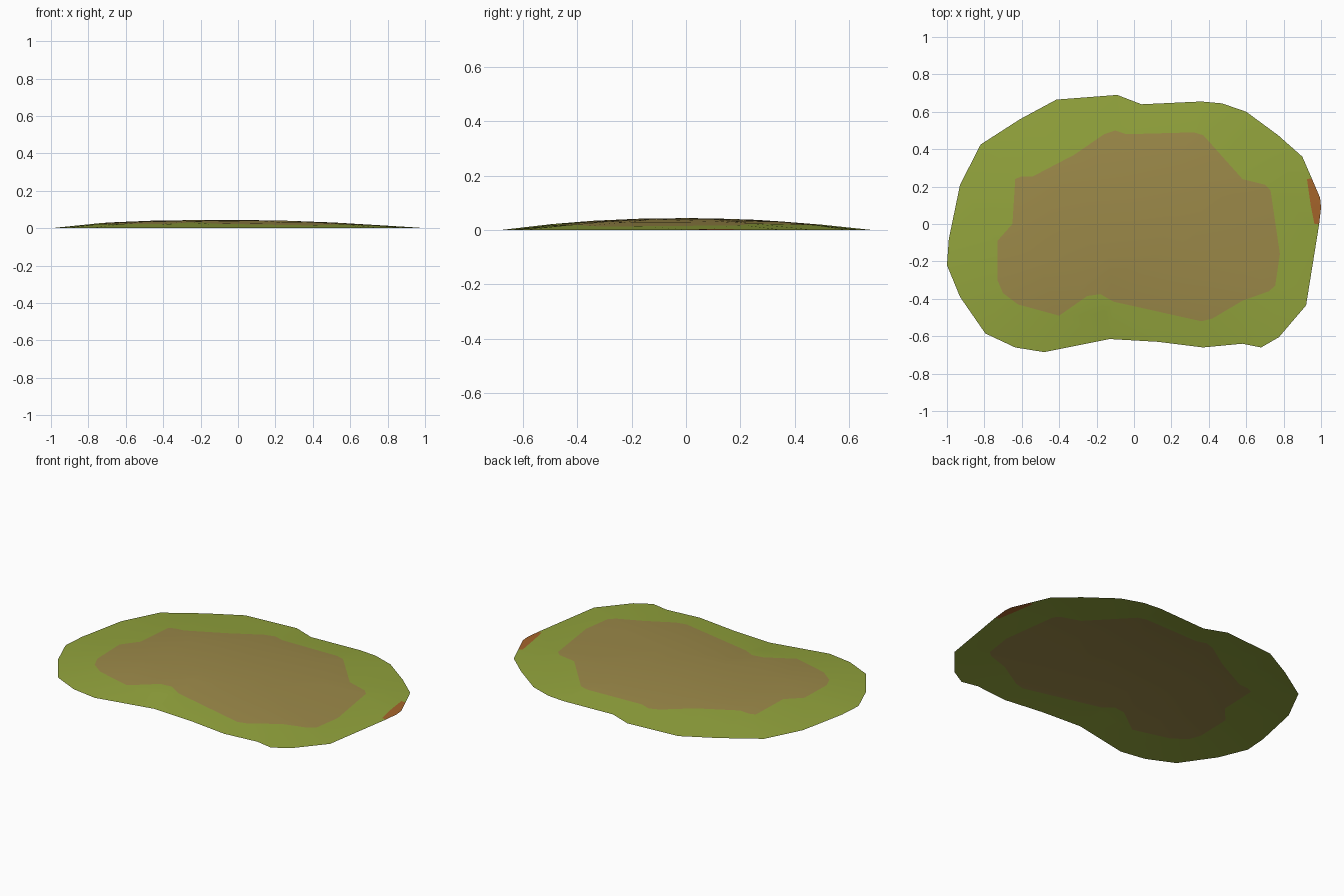
import bpy, bmesh
from mathutils import Vector
from mathutils.geometry import delaunay_2d_cdt

if "Cube" in bpy.data.objects:
    bpy.data.objects.remove(bpy.data.objects["Cube"])

# Outer rim of the grass, lying on the ground
RIM = [(-1, -.22), (-.99, -.08), (-.93, .21), (-.82, .425), (-.61, .56), (-.415, .665),
       (-.09, .69), (.04, .64), (.36, .655), (.47, .645), (.60, .60), (.77, .475),
       (.90, .36), (.95, .245), (.995, .14), (1, .09), (.99, 0), (.92, -.435),
       (.775, -.605), (.68, -.66), (.58, -.64), (.37, -.66), (.13, -.63), (-.13, -.615),
       (-.48, -.685), (-.635, -.66), (-.795, -.585), (-.93, -.39)]
# Edge of the bare earth
EARTH = [(-.73, -.30), (-.73, -.09), (-.65, 0), (-.635, .24), (-.60, .255), (-.54, .255),
         (-.32, .37), (-.16, .48), (-.10, .50), (-.04, .48), (.32, .49), (.37, .475),
         (.58, .24), (.70, .21), (.73, .18), (.78, -.16), (.755, -.33), (.72, -.36),
         (.58, -.41), (.42, -.505), (.36, -.52), (-.11, -.415), (-.18, -.375),
         (-.25, -.385), (-.40, -.49), (-.62, -.43), (-.70, -.37)]
# Small clay patch on the right rim
CLAY = [(.925, .24), (.95, .245), (.995, .14), (1, .09), (.99, 0), (.965, 0), (.945, .1)]
# Small bumps and dents: position and height offset
BUMPS = [((-.35, -.18), -.003), ((-.16, -.48), .005)]


def sides(loop):
    return [(Vector(a), Vector(b)) for a, b in zip(loop, loop[1:] + loop[:1])]


def inside(p, loop):
    """Even-odd test of a point against a closed loop."""
    odd = False
    for a, b in sides(loop):
        if (a.y > p.y) != (b.y > p.y):
            if p.x < a.x + (p.y - a.y) * (b.x - a.x) / (b.y - a.y):
                odd = not odd
    return odd


def height(p):
    """Dome height, falling to zero at the rim along each ray from the middle."""
    r = p.length
    if r < 1e-5:
        return .044
    for a, b in sides(RIM):
        d = b - a
        den = p.cross(d)
        if abs(den) < 1e-9:
            continue
        t, u = a.cross(d) / den, a.cross(p) / den
        if t > 0 and -1e-4 <= u <= 1 + 1e-4:
            power = 1.9 + 1.4 * max(0, -p.x / r) ** 3
            z = .044 * (1 - min(1, 1 / t) ** power)
            return z + sum(dz for q, dz in BUMPS if (p - Vector(q)).length < .01)
    return 0


def material(name, colour):
    m = bpy.data.materials.new(name)
    m.diffuse_color = (*colour, 1)
    m.use_nodes = True
    m.node_tree.nodes["Principled BSDF"].inputs["Base Color"].default_value = m.diffuse_color
    return m


# Triangulate the three regions together, with inner rings for the dome
points, loops = [], []
for loop in (RIM, EARTH, CLAY):
    loops.append(list(range(len(points), len(points) + len(loop)))[::-1])
    points += [Vector(p) for p in loop]
for scale, step in ((.7, 2), (.35, 4)):
    points += [Vector(p) * scale for p in EARTH[::step]]
points += [Vector((0, 0))] + [Vector(q) for q, dz in BUMPS]
verts, edges, tris, *rest = delaunay_2d_cdt(points, [], loops, 1, 1e-4)

# Build the surface, choosing each face's ground type by its middle
bm = bmesh.new()
bv = [bm.verts.new((v.x, v.y, height(v))) for v in verts]
for tri in tris:
    f = bm.faces.new([bv[i] for i in tri])
    mid = f.calc_center_median().xy
    f.material_index = 2 if inside(mid, CLAY) else 1 if inside(mid, EARTH) else 0
    f.smooth = True
    f.normal_update()
    if f.normal.z < 0:
        f.normal_flip()
mesh = bpy.data.meshes.new("ground_patch")
bm.to_mesh(mesh)
bm.free()
for m in (material("grass_green", (.29, .37, .046)),
          material("bare_earth", (.33, .25, .066)),
          material("clay_orange", (.38, .13, .024))):
    mesh.materials.append(m)
bpy.context.collection.objects.link(bpy.data.objects.new("ground_patch", mesh))
